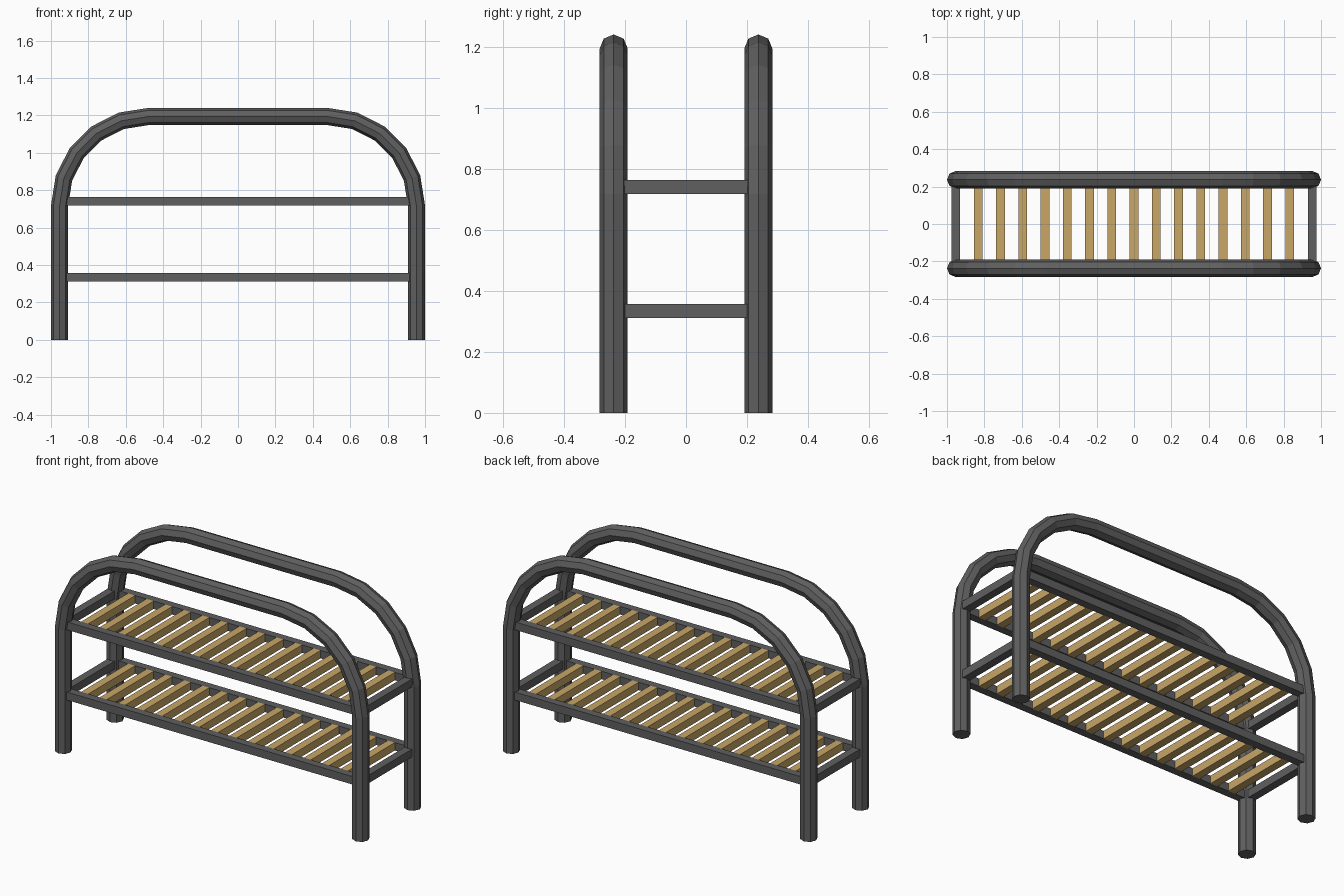
import bpy, bmesh, math
from mathutils import Vector

cube = bpy.data.objects.get("Cube")
if cube:
    bpy.data.objects.remove(cube, do_unlink=True)

LEG_X, LEG_Y = 0.954, 0.237      # tube centre lines
TUBE_R, SIDES = 0.046, 8
BEND_R, BEND_Z, BEND_STEPS = 0.477, 0.717, 5
BAR = 0.046                      # square bar size
SHELVES = {"lower": 0.334, "upper": 0.741}
SLATS, SLAT_GAP = 15, 0.119


def make_material(name, rgb):
    mat = bpy.data.materials.new(name)
    mat.use_nodes = True
    color = (*rgb, 1.0)
    mat.diffuse_color = color
    mat.node_tree.nodes["Principled BSDF"].inputs["Base Color"].default_value = color
    return mat


metal = make_material("dark grey metal", (0.115, 0.115, 0.115))
wood = make_material("light wood", (0.58, 0.385, 0.135))


def finish(bm, name, mat):
    bmesh.ops.recalc_face_normals(bm, faces=bm.faces)
    mesh = bpy.data.meshes.new(name)
    bm.to_mesh(mesh)
    bm.free()
    mesh.materials.append(mat)
    obj = bpy.data.objects.new(name, mesh)
    bpy.context.collection.objects.link(obj)
    return obj


def box(name, center, size, mat):
    bm = bmesh.new()
    bmesh.ops.create_cube(bm, size=1)
    bmesh.ops.scale(bm, vec=size, verts=bm.verts)
    bmesh.ops.translate(bm, vec=center, verts=bm.verts)
    return finish(bm, name, mat)


def hoop(name, y):
    # Stations along the tube: centre point and outward direction
    arc = []
    for i in range(BEND_STEPS + 1):
        a = math.radians(90) * i / BEND_STEPS
        out = Vector((math.cos(a), 0, math.sin(a)))
        arc.append((Vector((LEG_X - BEND_R, y, BEND_Z)) + out * BEND_R, out))
    right = [(Vector((LEG_X, y, 0)), Vector((1, 0, 0)))] + arc
    flip = Vector((-1, 1, 1))
    left = [(p * flip, o * flip) for p, o in reversed(right)]

    # Sweep an octagon through the stations
    bm = bmesh.new()
    rings = []
    for p, out in right + left:
        ring = []
        for k in range(SIDES):
            t = math.tau * k / SIDES
            offset = out * math.cos(t) + Vector((0, 1, 0)) * math.sin(t)
            ring.append(bm.verts.new(p + offset * TUBE_R))
        rings.append(ring)
    for a, b in zip(rings, rings[1:]):
        for k in range(SIDES):
            n = (k + 1) % SIDES
            bm.faces.new((a[k], a[n], b[n], b[k]))
    bm.faces.new(rings[0])
    bm.faces.new(rings[-1])
    return finish(bm, name, metal)


# Bent tube frames
hoop("front_hoop", -LEG_Y)
hoop("back_hoop", LEG_Y)

# Shelves: long rails, end bars and slats
for level, z in SHELVES.items():
    for side, s in (("front", -1), ("back", 1)):
        box(f"{level}_{side}_rail", (0, s * LEG_Y, z), (2 * LEG_X - BAR, BAR, BAR), metal)
    for side, s in (("right", -1), ("left", 1)):
        box(f"{level}_{side}_end_bar", (s * LEG_X, 0, z), (BAR, 2 * LEG_Y - BAR, BAR), metal)
    for i in range(SLATS):
        x = (i - (SLATS - 1) / 2) * SLAT_GAP
        box(f"{level}_slat_{i + 1}", (x, 0, z), (BAR, 2 * LEG_Y - BAR, BAR), wood)
